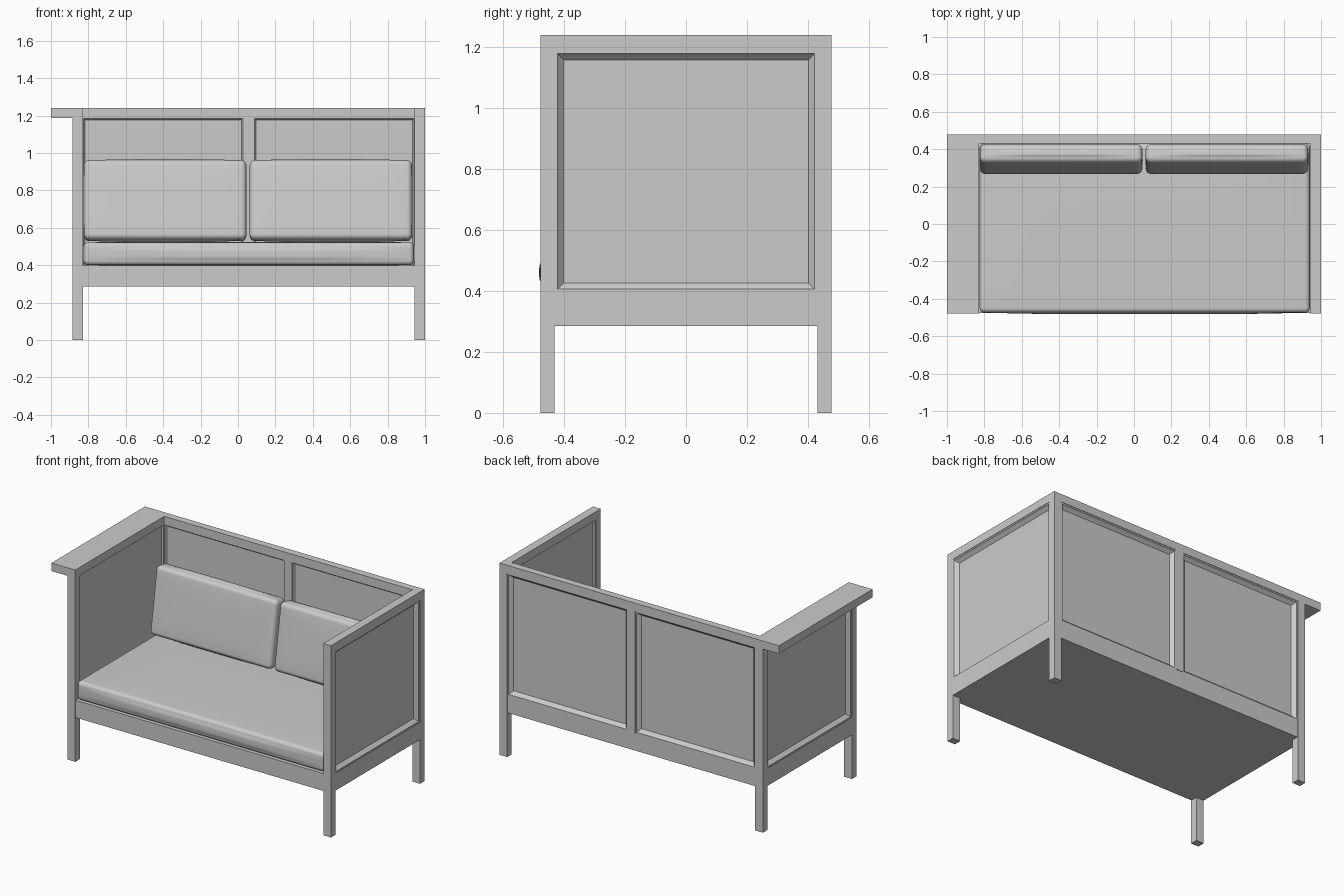
import bpy, bmesh, math
from mathutils import Vector

if "Cube" in bpy.data.objects:
    bpy.data.objects.remove(bpy.data.objects["Cube"])

# Main dimensions: outer/inner faces of the legs
XL0, XL1 = -0.885, -0.83
XR0, XR1 = 0.945, 1.0
Y0, Y1, LEG = -0.478, 0.478, 0.047
Z_APRON, Z_SEAT, Z_RAIL, Z_TOP = 0.285, 0.397, 1.188, 1.24
MID = (XL1 + XR0) / 2


def finish(name, bm):
    bmesh.ops.recalc_face_normals(bm, faces=bm.faces)
    me = bpy.data.meshes.new(name)
    bm.to_mesh(me)
    bm.free()
    ob = bpy.data.objects.new(name, me)
    bpy.context.collection.objects.link(ob)
    return ob


def box(name, x, y, z):
    bm = bmesh.new()
    bmesh.ops.create_cube(bm, size=1)
    for v in bm.verts:
        v.co = [r[0] + (c + 0.5) * (r[1] - r[0]) for c, r in zip(v.co, (x, y, z))]
    return finish(name, bm)


def panel(name, start, end, inward, thick):
    """Framed panel, moulded on both faces, between two points on the outer face."""
    a, b, n = Vector(start), Vector(end), Vector(inward)
    u = (b - a).normalized()
    width, height = (b - a).length, Z_RAIL - Z_SEAT
    # (inset from the frame edge, depth from the outer face)
    profile = [(0.029, 0.026), (0.013, 0.009), (0.009, 0.003), (0, 0.003),
               (0, thick - 0.003), (0.005, thick - 0.003), (0.012, thick - 0.012)]
    bm = bmesh.new()
    rings = []
    for i, d in profile:
        corners = [(i, i), (width - i, i), (width - i, height - i), (i, height - i)]
        rings.append([bm.verts.new(a + u * s + Vector((0, 0, Z_SEAT + t)) + n * d)
                      for s, t in corners])
    for r, q in zip(rings, rings[1:]):
        for k in range(4):
            m = (k + 1) % 4
            bm.faces.new((r[k], r[m], q[m], q[k]))
    bm.faces.new(rings[0])
    bm.faces.new(rings[-1])
    return finish(name, bm)


def cushion(name, center, size, radius, bulge, lean=0.0):
    """Rounded box with softly bulging faces."""
    n, edge = 16, 4
    bm = bmesh.new()
    bmesh.ops.create_cube(bm, size=2)
    bmesh.ops.subdivide_edges(bm, edges=bm.edges, cuts=n - 1, use_grid_fill=True)
    half = [s / 2 for s in size]
    for v in bm.verts:
        core, out, t = [], [], []
        for c, h in zip(v.co, half):
            k = abs(c) * n / 2
            flat = n / 2 - edge
            sign = 1 if c >= 0 else -1
            core.append(sign * (h - radius) * min(k / flat, 1))
            out.append(sign * math.tan(max(k - flat, 0) / edge * math.pi / 4))
            t.append(core[-1] / (h - radius))
        normal = Vector(out).normalized()
        swell = Vector([normal[i] * bulge[i] * (1 - t[i - 1] ** 4) * (1 - t[i - 2] ** 4)
                        for i in range(3)])
        v.co = Vector(core) + normal * radius + swell
    for f in bm.faces:
        f.smooth = True
    ob = finish(name, bm)
    ob.location = center
    ob.rotation_euler.x = lean
    return ob


# Legs
for side, xs in (("left", (XL0, XL1)), ("right", (XR0, XR1))):
    box(f"front_leg_{side}", xs, (Y0, Y0 + LEG), (0, Z_RAIL))
    box(f"back_leg_{side}", xs, (Y1 - LEG, Y1), (0, Z_RAIL))
    # Side aprons
    box(f"side_apron_{side}", xs, (Y0 + LEG, Y1 - LEG), (Z_APRON, Z_SEAT))

# Seat base with front and back aprons
box("seat_base", (XL1, XR0), (Y0 + 0.003, Y1 - 0.003), (Z_APRON, Z_SEAT))

# Top rails, with the wide arm shelf on the left
box("arm_shelf_left", (-1.0, XL1), (Y0, Y1), (Z_RAIL, Z_TOP))
box("arm_rail_right", (XR0, XR1), (Y0, Y1), (Z_RAIL, Z_TOP))
box("back_rail", (XL1, XR0), (Y1 - LEG, Y1), (Z_RAIL, Z_TOP))

# Back stile and framed panels
box("back_stile", (MID - 0.027, MID + 0.027), (Y1 - LEG, Y1), (Z_SEAT, Z_RAIL))
panel("back_panel_left", (XL1, Y1, 0), (MID - 0.027, Y1, 0), (0, -1, 0), LEG)
panel("back_panel_right", (MID + 0.027, Y1, 0), (XR0, Y1, 0), (0, -1, 0), LEG)
panel("side_panel_left", (XL0, Y0 + LEG, 0), (XL0, Y1 - LEG, 0), (1, 0, 0), XL1 - XL0)
panel("side_panel_right", (XR1, Y0 + LEG, 0), (XR1, Y1 - LEG, 0), (-1, 0, 0), XR1 - XR0)

# Cushions
cushion("seat_cushion", (MID, -0.022, 0.461), (1.765, 0.904, 0.122), 0.025, (0, 0.008, 0.003))
for side, s in (("left", -1), ("right", 1)):
    cushion(f"back_cushion_{side}", (MID - 0.004 + s * 0.443, 0.347, 0.745),
            (0.868, 0.1, 0.43), 0.028, (0.002, 0.004, 0.008), math.radians(-9))
